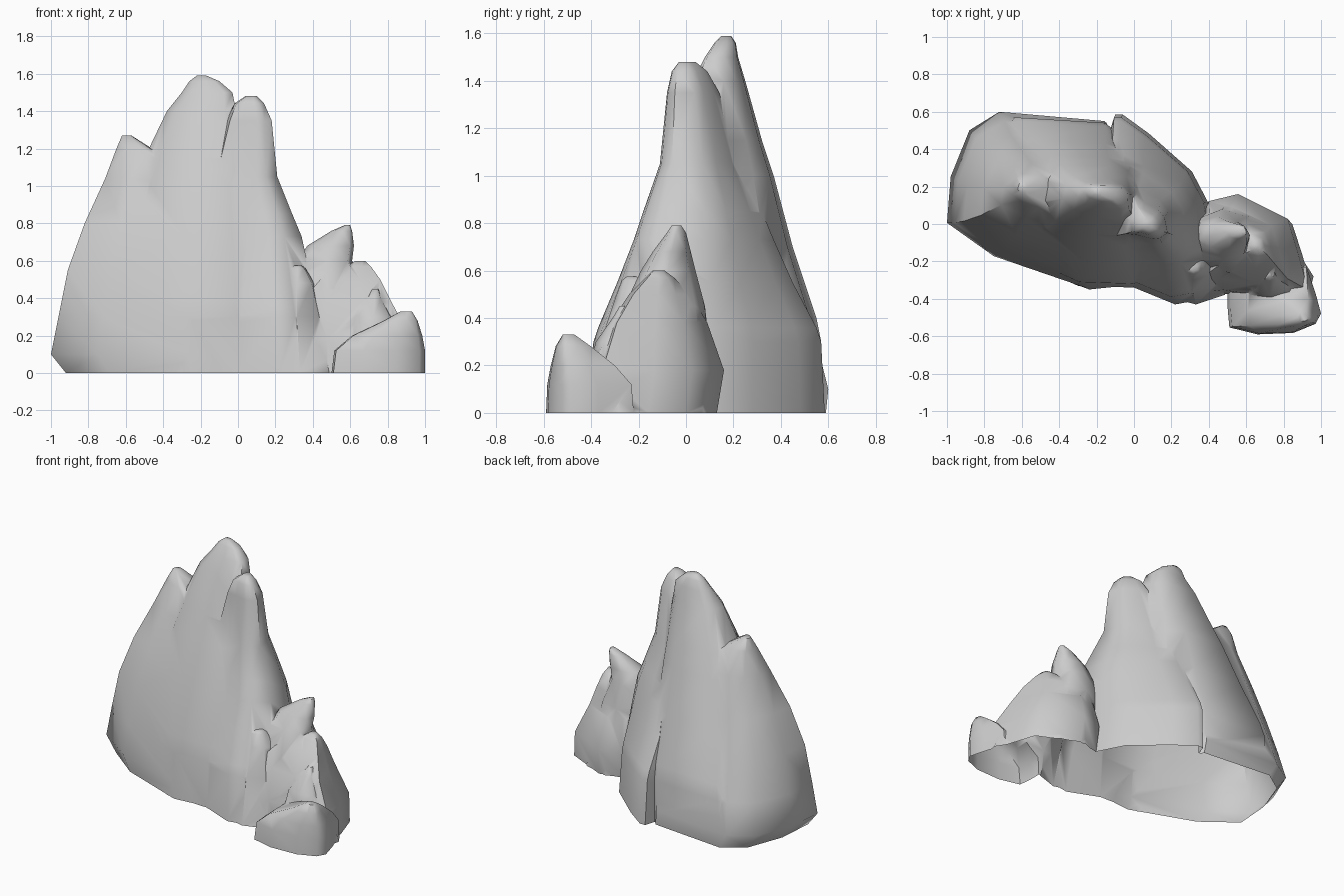
import bpy, bmesh, math
from mathutils import Vector

if "Cube" in bpy.data.objects:
    bpy.data.objects.remove(bpy.data.objects["Cube"])

# Generic irregular boulder outline for the small rocks
BOULDER = [(0, .45), (.12, .85), (.45, 1), (.8, .88), (1, .5), (.92, .12), (.55, 0), (.15, .1)]


def rock(name, outline, rings):
    """Loft an outline through rings of (z, x0, x1, y0, y1)."""
    xs, ys = [p[0] for p in outline], [p[1] for p in outline]
    norm = [((x - min(xs)) / (max(xs) - min(xs)), (y - min(ys)) / (max(ys) - min(ys)))
            for x, y in outline]
    rings = [(-.2,) + rings[0][1:]] + rings
    bm = bmesh.new()
    loops = [[bm.verts.new((x0 + u * (x1 - x0), y0 + v * (y1 - y0), z)) for u, v in norm]
             for z, x0, x1, y0, y1 in rings]
    n = len(norm)
    for a, b in zip(loops, loops[1:]):
        for i in range(n):
            j = (i + 1) % n
            bm.faces.new((a[i], a[j], b[j], b[i]))
    bm.faces.new(loops[0])
    bm.faces.new(loops[-1])
    bmesh.ops.recalc_face_normals(bm, faces=bm.faces)
    bmesh.ops.triangulate(bm, faces=bm.faces)
    me = bpy.data.meshes.new(name)
    bm.to_mesh(me)
    bm.free()
    ob = bpy.data.objects.new(name, me)
    bpy.context.collection.objects.link(ob)
    return ob


parts = []
# Main central peak
parts.append(rock("main_peak",
    [(-.85, .1), (-.8, .4), (-.66, .58), (-.16, .55), (.02, .42), (.15, .2), (.17, -.28),
     (0, -.34), (-.3, -.33), (-.7, -.15)],
    [(0, -.85, .17, -.34, .57), (.3, -.82, .16, -.32, .57), (.4, -.79, .15, -.3, .55),
     (.7, -.68, .1, -.22, .45), (1, -.56, .06, -.12, .37), (1.15, -.5, .04, -.06, .32),
     (1.4, -.38, -.01, .03, .25), (1.5, -.3, -.03, .08, .22), (1.56, -.26, -.1, .12, .21),
     (1.59, -.22, -.17, .15, .19)]))
# Left shoulder
parts.append(rock("left_shoulder",
    [(-1, 0), (-.98, .25), (-.88, .5), (-.72, .6), (-.16, .55), (0, .2), (-.05, -.33),
     (-.26, -.35), (-.75, -.18)],
    [(0, -.92, 0, -.35, .59), (.1, -1, 0, -.34, .6), (.3, -.96, 0, -.31, .55),
     (.55, -.91, 0, -.25, .47), (.8, -.82, -.05, -.16, .4), (1.04, -.71, -.15, -.03, .33),
     (1.2, -.65, -.46, .09, .27), (1.27, -.62, -.57, .16, .22)]))
# Right pinnacle
parts.append(rock("right_pinnacle",
    [(-.25, .1), (-.1, .57), (-.06, .57), (.08, .47), (.31, .27), (.4, .1), (.45, -.28), (.33, -.41),
     (.22, -.43), (0, -.34), (-.2, -.3)],
    [(0, -.25, .45, -.43, .585), (.3, -.25, .42, -.39, .57), (.36, -.25, .41, -.37, .55),
     (.55, -.25, .38, -.29, .45), (.73, -.2, .34, -.22, .37), (.85, -.17, .29, -.18, .32),
     (1.05, -.14, .21, -.11, .23), (1.35, -.06, .18, -.08, .14), (1.44, -.02, .14, -.06, .09),
     (1.48, .04, .1, -.03, .04)]))
# Foothill rocks stepping down to the right
parts.append(rock("foothill_horn", BOULDER,
    [(0, .3, .8, -.3, .13), (.45, .3, .68, -.26, .08), (.6, .32, .61, -.19, .04),
     (.68, .37, .62, -.14, .02), (.76, .5, .61, -.08, 0), (.79, .57, .6, -.06, -.02)]))
parts.append(rock("foothill",
    [(.34, -.1), (.42, .12), (.58, .16), (.85, .02), (.9, -.15), (.96, -.38), (.75, -.42),
     (.5, -.38), (.34, -.4)],
    [(0, .32, .96, -.41, .13), (.18, .32, .93, -.39, .16), (.38, .34, .82, -.32, .09),
     (.5, .44, .76, -.24, .02), (.57, .58, .71, -.17, -.05), (.6, .63, .68, -.14, -.09)]))
parts.append(rock("small_knob", BOULDER,
    [(0, .52, .96, -.46, -.1), (.3, .6, .83, -.38, -.15), (.4, .68, .77, -.31, -.21),
     (.45, .72, .75, -.28, -.25)]))
parts.append(rock("front_boulder",
    [(0, .4), (0, .9), (.3, 1), (.84, 1), (.94, .6), (1, .3), (.94, .15), (.7, .02), (.32, 0), (.02, .1)],
    [(0, .5, 1, -.59, -.22), (.12, .515, 1, -.585, -.23), (.2, .61, .985, -.57, -.3),
     (.28, .78, .96, -.55, -.4), (.33, .87, .93, -.52, -.47)]))
parts.append(rock("side_knob", BOULDER,
    [(0, .1, .52, -.43, 0), (.3, .14, .46, -.36, -.05), (.48, .2, .41, -.3, -.1),
     (.56, .27, .36, -.27, -.15), (.575, .3, .34, -.25, -.2)]))

# Fuse the rocks into one skin
outcrop = parts[0]
outcrop.name = "rock_outcrop"
for p in parts[1:]:
    m = outcrop.modifiers.new(p.name, 'BOOLEAN')
    m.operation, m.solver, m.object = 'UNION', 'EXACT', p
dg = bpy.context.evaluated_depsgraph_get()
me = bpy.data.meshes.new_from_object(outcrop.evaluated_get(dg))
outcrop.modifiers.clear()
outcrop.data = me
for p in parts[1:]:
    bpy.data.objects.remove(p)

# Trim at ground level, leaving the underside open
bm = bmesh.new()
bm.from_mesh(me)
bmesh.ops.bisect_plane(bm, geom=bm.verts[:] + bm.edges[:] + bm.faces[:],
                       plane_co=(0, 0, 0), plane_no=(0, 0, 1), clear_inner=True)
bmesh.ops.remove_doubles(bm, verts=bm.verts, dist=.002)
bm.to_mesh(me)
bm.free()

bpy.context.view_layer.objects.active = outcrop
outcrop.select_set(True)
bpy.ops.object.shade_smooth_by_angle(angle=math.radians(60))
